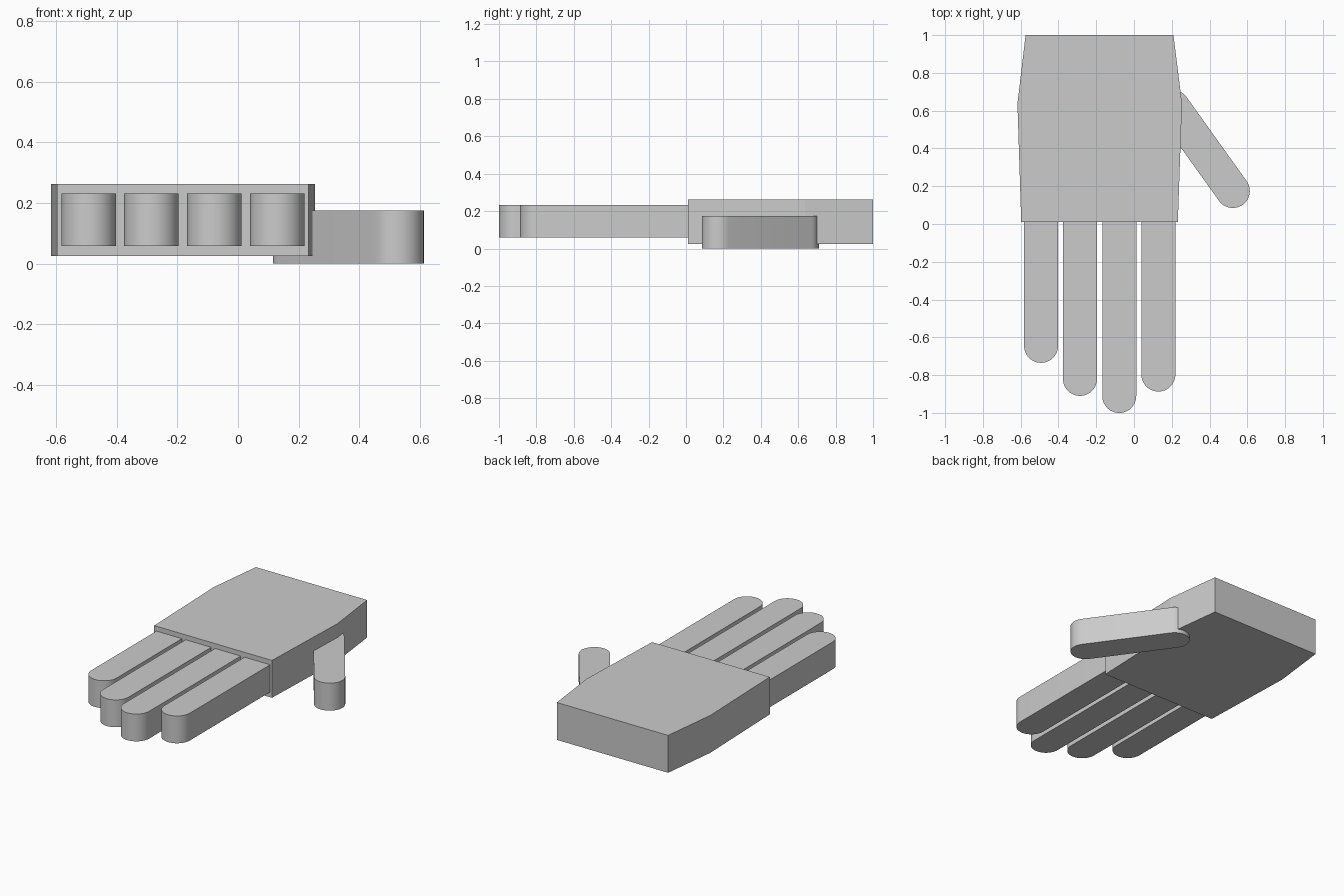
import bpy
import bmesh
import math
from mathutils import Vector

cube = bpy.data.objects.get("Cube")
if cube:
    bpy.data.objects.remove(cube, do_unlink=True)

# Single plain grey
grey = bpy.data.materials.new("light_grey")
grey.use_nodes = True
colour = (0.6, 0.6, 0.6, 1.0)
grey.diffuse_color = colour
grey.node_tree.nodes["Principled BSDF"].inputs["Base Color"].default_value = colour


def extrude_outline(name, outline, bottom, top, smooth=False):
    """Prism from a counter-clockwise outline in the xy plane."""
    bm = bmesh.new()
    base = bm.faces.new([bm.verts.new((x, y, bottom)) for x, y in outline])
    result = bmesh.ops.extrude_face_region(bm, geom=[base], use_keep_orig=True)
    raised = [v for v in result["geom"] if isinstance(v, bmesh.types.BMVert)]
    bmesh.ops.translate(bm, verts=raised, vec=(0, 0, top - bottom))
    bmesh.ops.recalc_face_normals(bm, faces=bm.faces)
    mesh = bpy.data.meshes.new(name)
    bm.to_mesh(mesh)
    bm.free()
    mesh.materials.append(grey)
    obj = bpy.data.objects.new(name, mesh)
    bpy.context.collection.objects.link(obj)
    if smooth:
        bpy.ops.object.select_all(action="DESELECT")
        obj.select_set(True)
        bpy.context.view_layer.objects.active = obj
        bpy.ops.object.shade_smooth_by_angle(angle=math.radians(30))
    return obj


def capsule(start, end, radius, steps=24):
    """Round-ended bar outline between two centres."""
    start, end = Vector(start), Vector(end)
    heading = math.atan2(end.y - start.y, end.x - start.x)
    points = []
    for centre, offset in ((end, -math.pi / 2), (start, math.pi / 2)):
        for i in range(steps + 1):
            a = heading + offset + math.pi * i / steps
            points.append((centre.x + radius * math.cos(a),
                           centre.y + radius * math.sin(a)))
    return points


# Palm
extrude_outline("palm", [(-0.597, 0.01), (0.232, 0.01), (0.254, 0.637),
                         (0.209, 1.0), (-0.574, 1.0), (-0.617, 0.637)],
                0.025, 0.263)

# Four fingers, rooted inside the palm
RADIUS = 0.09
fingers = {"little_finger": (-0.492, -0.735), "ring_finger": (-0.286, -0.91),
           "middle_finger": (-0.078, -1.0), "index_finger": (0.129, -0.887)}
for name, (x, tip) in fingers.items():
    extrude_outline(name, capsule((x, 0.12), (x, tip + RADIUS), RADIUS),
                    0.058, 0.232, smooth=True)

# Thumb, angled outwards and set lower than the fingers
extrude_outline("thumb", capsule((0.205, 0.62), (0.523, 0.175), RADIUS),
                0.0, 0.175, smooth=True)
